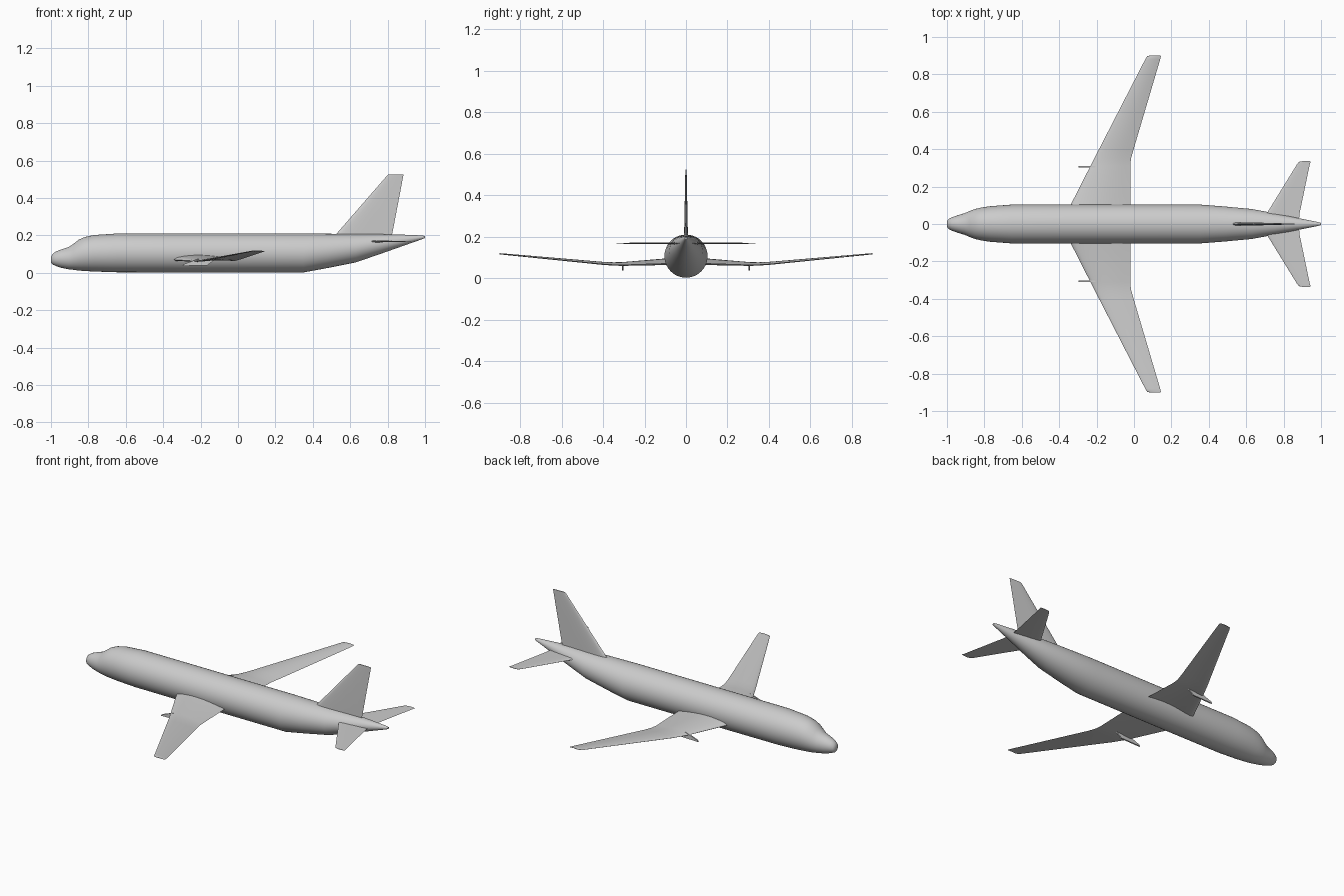
import bpy, bmesh, math

old = bpy.data.objects.get("Cube")
if old:
    bpy.data.objects.remove(old, do_unlink=True)

grey = bpy.data.materials.new("light grey")
grey.use_nodes = True
GREY = (0.6, 0.6, 0.6, 1)
grey.diffuse_color = GREY
grey.node_tree.nodes["Principled BSDF"].inputs["Base Color"].default_value = GREY


def loft(name, rings, angle):
    """Skin a list of equal-sized point rings and cap both ends."""
    bm = bmesh.new()
    rows = [[bm.verts.new(p) for p in ring] for ring in rings]
    n = len(rows[0])
    for a, b in zip(rows, rows[1:]):
        for i in range(n):
            j = (i + 1) % n
            bm.faces.new((a[i], a[j], b[j], b[i]))
    bm.faces.new(rows[0])
    bm.faces.new(rows[-1])
    bmesh.ops.recalc_face_normals(bm, faces=bm.faces)
    mesh = bpy.data.meshes.new(name)
    bm.to_mesh(mesh)
    bm.free()
    mesh.materials.append(grey)
    obj = bpy.data.objects.new(name, mesh)
    bpy.context.collection.objects.link(obj)
    bpy.ops.object.select_all(action="DESELECT")
    obj.select_set(True)
    bpy.context.view_layer.objects.active = obj
    bpy.ops.object.shade_smooth_by_angle(angle=math.radians(angle))
    return obj


def airfoil(lead, trail, thick, camber=0.0, steps=10):
    """Closed section as (chord position, height) pairs."""
    def at(t, side):
        h = 1.45 * (math.sqrt(t) - t) * (1.25 - 0.5 * t) * thick
        return lead + (trail - lead) * t, side * h + camber * math.sin(math.pi * t)
    ts = [(i / steps) ** 1.6 for i in range(steps + 1)]
    return [at(t, 1) for t in ts] + [at(t, -1) for t in reversed(ts[1:-1])]


# Fuselage stations: x, half width, bottom, top
stations = [
    (-1.0, .014, .055, .085), (-.992, .026, .045, .1), (-.975, .035, .037, .113),
    (-.945, .046, .027, .125), (-.905, .058, .019, .138), (-.88, .069, .016, .155),
    (-.85, .08, .012, .178), (-.82, .087, .01, .191), (-.77, .095, .007, .202),
    (-.65, .104, .003, .21), (-.3, .104, .002, .21), (.35, .104, .002, .21),
    (.48, .094, .026, .209), (.63, .08, .056, .208), (.75, .058, .097, .207),
    (.88, .031, .143, .204), (.98, .011, .178, .2), (1.0, .006, .186, .197)]
SEGS = 40
loft("fuselage", [
    [(x, w * math.cos(math.tau * i / SEGS),
      (lo + hi) / 2 + (hi - lo) / 2 * math.sin(math.tau * i / SEGS)) for i in range(SEGS)]
    for x, w, lo, hi in stations], 40)

# Wing sections: y, leading edge, trailing edge, z, thickness
wing = [(.04, -.37, -.02, .072, .034), (.1, -.34, -.02, .07, .03),
        (.31, -.233, -.02, .063, .017), (.35, -.212, -.016, .064, .015),
        (.4, -.187, -.002, .067, .014), (.88, .06, .14, .114, .006),
        (.897, .07, .144, .116, .005), (.902, .088, .142, .116, .003)]
# Tailplane sections
tail = [(.0, .67, .88, .168, .014), (.06, .712, .886, .168, .012),
        (.32, .872, .94, .168, .005), (.332, .882, .944, .168, .004),
        (.336, .9, .942, .168, .003)]
for side, label in ((-1, "left"), (1, "right")):
    for name, rows, bend in (("wing", wing, .05), ("tailplane", tail, 0)):
        loft(f"{label}_{name}", [
            [(x, side * y, z + h) for x, h in airfoil(a, b, t, t * bend * 10)]
            for y, a, b, z, t in rows], 35)
    # Thin swept engine pylon under the wing
    outline = [(-.297, .037), (-.29, .046), (-.215, .074), (-.13, .066), (-.165, .04)]
    loft(f"{label}_pylon", [
        [(x, side * (.305 + off), z) for x, z in outline] for off in (-.004, .004)], 30)

# Vertical fin
fin = [(.19, .51, .82, .024), (.215, .532, .826, .022),
       (.515, .793, .883, .008), (.525, .803, .885, .006)]
loft("fin", [[(x, h, z) for x, h in airfoil(a, b, t)] for z, a, b, t in fin], 35)
